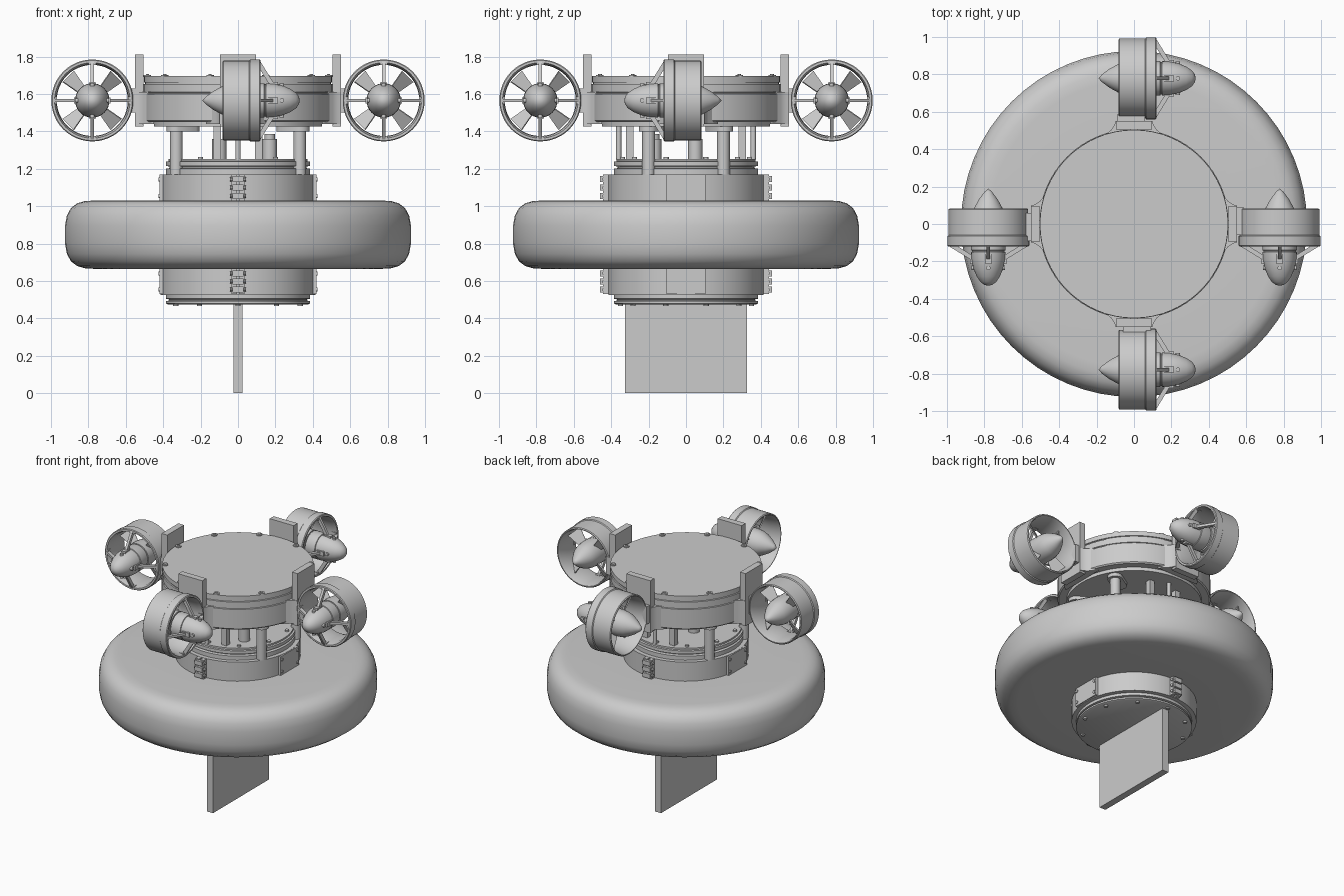
import bpy, bmesh, math
from mathutils import Matrix, Vector

if "Cube" in bpy.data.objects:
    bpy.data.objects.remove(bpy.data.objects["Cube"])

I = Matrix.Identity(4)
T = Matrix.Translation
QUARTERS = [Matrix.Rotation(i * math.pi / 2, 4, 'Z') for i in range(4)]


def finish(name, bm, mat=I, angle=35):
    bmesh.ops.remove_doubles(bm, verts=bm.verts, dist=1e-5)
    bmesh.ops.recalc_face_normals(bm, faces=bm.faces)
    me = bpy.data.meshes.new(name)
    bm.to_mesh(me)
    bm.free()
    me.shade_smooth()
    me.set_sharp_from_angle(angle=math.radians(angle))
    return place(name, me, mat)


def place(name, me, mat):
    ob = bpy.data.objects.new(name, me)
    ob.matrix_world = mat
    bpy.context.collection.objects.link(ob)
    return ob


def lathe(name, profile, segs=64, mat=I):
    """Revolve a closed (radius, z) outline about z."""
    bm = bmesh.new()
    rings = []
    for s in range(segs):
        a = 2 * math.pi * s / segs
        rings.append([bm.verts.new((r * math.cos(a), r * math.sin(a), z)) for r, z in profile])
    n = len(profile)
    for s in range(segs):
        p, q = rings[s], rings[(s + 1) % segs]
        for i in range(n):
            j = (i + 1) % n
            if profile[i][0] == 0 and profile[j][0] == 0:
                continue
            bm.faces.new((p[i], q[i], q[j], p[j]))
    return finish(name, bm, mat)


def add_box(bm, lo, hi, mat=I):
    lo, hi = Vector(lo), Vector(hi)
    size = hi - lo
    m = mat @ T((lo + hi) / 2) @ Matrix.Diagonal((*size, 1))
    return bmesh.ops.create_cube(bm, size=1, matrix=m)['verts']


def add_rod(bm, a, b, r, segs=16, mat=I):
    a, b = Vector(a), Vector(b)
    rot = (b - a).to_track_quat('Z', 'Y').to_matrix().to_4x4()
    bmesh.ops.create_cone(bm, cap_ends=True, segments=segs, radius1=r, radius2=r,
                          depth=(b - a).length, matrix=mat @ T((a + b) / 2) @ rot)


def add_prism(bm, pts, z0, z1, mat=I):
    """Extrude a plan outline from z0 to z1."""
    lo = [bm.verts.new(mat @ Vector((x, y, z0))) for x, y in pts]
    hi = [bm.verts.new(mat @ Vector((x, y, z1))) for x, y in pts]
    bm.faces.new(lo)
    bm.faces.new(hi)
    for i in range(len(pts)):
        j = (i + 1) % len(pts)
        bm.faces.new((lo[i], lo[j], hi[j], hi[i]))


# Keel plate
bm = bmesh.new()
add_box(bm, (-.025, -.325, 0), (.025, .325, .48))
finish("keel_plate", bm)

# Central hull with lower and upper flanges
lathe("hull", [(0, .475), (.375, .475), (.385, .48), (.385, .492), (.37, .495), (.37, .502),
               (.385, .505), (.385, .525), (.415, .525), (.415, 1.17), (.385, 1.17),
               (.385, 1.2), (.365, 1.203), (.365, 1.212), (.385, 1.215), (.385, 1.238),
               (.372, 1.24), (.372, 1.252), (0, 1.252)])

# Float ring
half = [(.415, .665), (.77, .665), (.82, .668), (.86, .68), (.893, .705), (.915, .745), (.925, .80)]
lathe("float_ring", half + [(r, 1.695 - z) for r, z in reversed(half)])

# Clamp bands: flat pads with bolts at the sides, hinged lugs front and back
bm = bmesh.new()
for z0, z1 in ((.53, .664), (1.03, 1.168)):
    for s in (-1, 1):
        add_box(bm, (s * .36, -.105, z0), (s * .42, .105, z1))
        for y in (-.09, .09):
            for z in (z0 + .025, z1 - .025):
                add_rod(bm, (s * .41, y, z), (s * .426, y, z), .011, 12)
        for x in (-.02, .02):
            add_box(bm, (x - .014, s * .39, z0), (x + .014, s * .445, z1))
        for k in range(3):
            z = z0 + .024 + k * (z1 - z0 - .048) / 2
            add_rod(bm, (-.042, s * .437, z), (.042, s * .437, z), .011, 10)
            add_box(bm, (-.03, s * .43, z - .016), (.03, s * .46, z + .016))
finish("clamp_bands", bm)

# Flange bolts on the hull ends
bm = bmesh.new()
for i in range(10):
    a = math.radians(18 + 36 * i)
    c, s = math.cos(a), math.sin(a)
    add_rod(bm, (.35 * c, .35 * s, .465), (.35 * c, .35 * s, .48), .014, 12)
    add_rod(bm, (.34 * c, .34 * s, 1.25), (.34 * c, .34 * s, 1.262), .014, 12)
finish("flange_bolts", bm)

# Four support columns with feet and radial pads
bm = bmesh.new()
for sx in (-1, 1):
    for sy in (-1, 1):
        x, y = sx * .33, sy * .2
        add_rod(bm, (x, y, 1.17), (x, y, 1.43), .034, 24)
        ang = math.atan2(y, x)
        pad = []
        for k in range(18):
            a = 2 * math.pi * k / 18
            pad.append((.345 + (.045 if math.cos(a) > 0 else -.045) + .05 * math.cos(a), .05 * math.sin(a)))
        add_prism(bm, pad, 1.4, 1.44, Matrix.Rotation(ang, 4, 'Z'))
finish("support_columns", bm)

# Thin posts and connectors between hull and upper housing
bm = bmesh.new()
for s in (-1, 1):
    add_rod(bm, (0, s * .36, 1.25), (0, s * .36, 1.43), .014)
    for x in (-.11, .11):
        add_box(bm, (x - .02, s * .30 - .02, 1.25), (x + .02, s * .30 + .02, 1.43))
add_rod(bm, (.17, -.17, 1.25), (.17, -.17, 1.36), .038, 24)
add_rod(bm, (.17, -.17, 1.36), (.17, -.17, 1.385), .028, 24)
add_rod(bm, (-.1, .05, 1.25), (-.1, .05, 1.36), .038, 24)
finish("inner_posts", bm)

# Upper housing
lathe("upper_housing", [(0, 1.425), (.45, 1.425), (.45, 1.45), (.5, 1.45), (.508, 1.458),
                        (.508, 1.6), (.5, 1.602), (.5, 1.608), (.505, 1.61), (.505, 1.652),
                        (.497, 1.654), (.497, 1.66), (.503, 1.662), (.503, 1.695), (0, 1.695)])
bm = bmesh.new()
for i in range(10):
    a = math.radians(36 * i)
    x, y = .484 * math.cos(a), .484 * math.sin(a)
    add_rod(bm, (x, y, 1.69), (x, y, 1.702), .02, 16)
    add_rod(bm, (x, y, 1.70), (x, y, 1.706), .01, 6)
finish("lid_bolts", bm)

# Saddle brackets and tall plates that carry the thrusters
bm = bmesh.new()
saddle = [(.45, -.17), (.483, -.145), (.505, -.12), (.53, -.104), (.552, -.098)]
saddle += [(x, -y) for x, y in reversed(saddle)]
for q in QUARTERS:
    add_prism(bm, saddle, 1.44, 1.61, q)
    add_box(bm, (.506, -.097, 1.425), (.552, .097, 1.81), q)
    add_box(bm, (.55, -.06, 1.5), (.585, .09, 1.63), q)
finish("thruster_brackets", bm)

# Thruster parts, built with the motor pointing along local +z
parts = []
parts.append(lathe("thruster_duct", [(.207, -.083), (.213, -.078), (.213, .06), (.219, .065), (.219, .115),
                                     (.214, .12), (.202, .12), (.193, .09), (.19, 0), (.195, -.06), (.202, -.083)], 48))
parts.append(lathe("thruster_nose", [(0, -.19), (.02, -.172), (.05, -.132), (.077, -.083), (.088, -.045),
                                     (.092, 0), (.092, .055), (0, .055)], 32))
parts.append(lathe("thruster_motor", [(0, .062), (.09, .062), (.092, .07), (.092, .14), (.087, .142), (.087, .148),
                                      (.092, .15), (.09, .19), (.079, .24), (.062, .28), (.042, .31),
                                      (.02, .326), (0, .33)], 32))
bm = bmesh.new()
for q in QUARTERS:
    # flat diagonal strut, foot pad and motor rib
    m = q @ T((.145, 0, .145)) @ Matrix.Rotation(math.atan2(.08, .13), 4, 'Y')
    add_box(bm, (-.077, -.009, -.012), (.077, .009, .012), m)
    add_box(bm, (.19, -.02, .085), (.212, .02, .118), q)
    add_box(bm, (.07, -.016, .16), (.098, .016, .215), q)
    add_rod(bm, (.06, 0, .235), (.09, 0, .235), .012, 12, q)
parts.append(finish("thruster_struts", bm))
bm = bmesh.new()
for q in QUARTERS:
    # pitched blade, widening to the tip
    m = q @ Matrix.Rotation(math.pi / 4, 4, 'Z') @ Matrix.Rotation(math.radians(35), 4, 'X')
    for v in add_box(bm, (.08, -.05, -.004), (.182, .05, .004)):
        if v.co.x < .1:
            v.co.y *= .55
        v.co = m @ v.co
parts.append(finish("thruster_blades", bm))

# Left and right motors point to the front, front and back motors point right
tip = Matrix.Rotation(math.pi / 2, 4, 'Y')
side = Matrix.Rotation(-math.pi / 2, 4, 'Z') @ tip
mounts = {"front": T((0, -.779, 1.565)) @ tip, "back": T((0, .779, 1.565)) @ tip,
          "left": T((-.779, 0, 1.565)) @ side, "right": T((.779, 0, 1.565)) @ side}
for part in parts:
    me, base = part.data, part.name
    bpy.data.objects.remove(part)
    for where, m in mounts.items():
        place(where + "_" + base, me, m)
